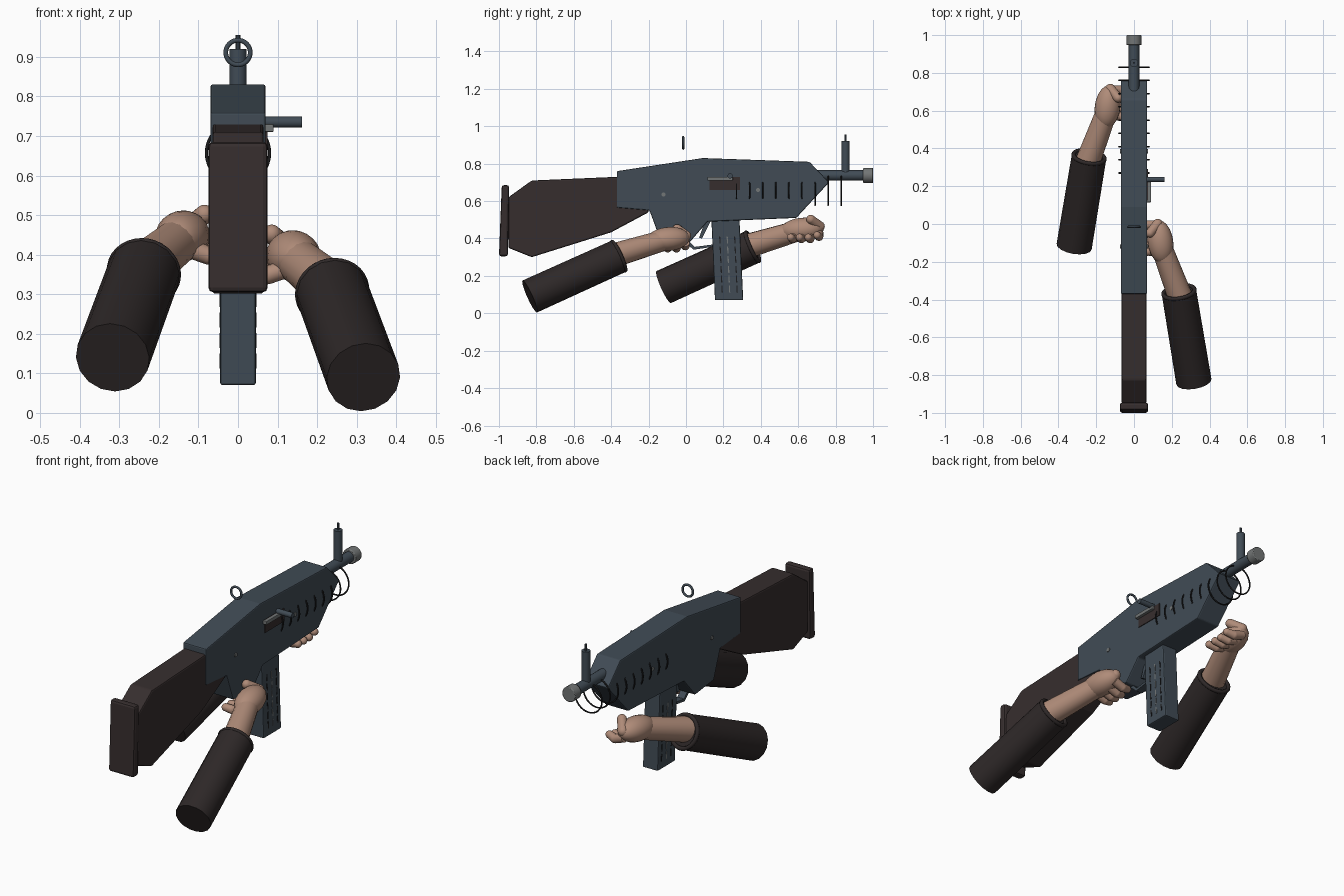
import bpy, bmesh, math
from mathutils import Vector

if "Cube" in bpy.data.objects:
    bpy.data.objects.remove(bpy.data.objects["Cube"])

def mat(name, r, g, b):
    m = bpy.data.materials.new(name)
    m.diffuse_color = (r, g, b, 1)
    m.use_nodes = True
    m.node_tree.nodes["Principled BSDF"].inputs["Base Color"].default_value = m.diffuse_color
    return m

SLATE = mat("slate_metal", .052, .071, .091)
BROWN = mat("dark_brown", .037, .027, .027)
SLEEVE = mat("sleeve_cloth", .027, .021, .021)
SKIN = mat("skin", .43, .26, .19)
GREY = mat("steel_grey", .17, .18, .18)
BLACK = mat("black_wire", .012, .012, .013)

def finish(name, bm, material, bevel=0, smooth=False):
    bmesh.ops.recalc_face_normals(bm, faces=bm.faces)
    me = bpy.data.meshes.new(name)
    bm.to_mesh(me)
    bm.free()
    ob = bpy.data.objects.new(name, me)
    bpy.context.collection.objects.link(ob)
    me.materials.append(material)
    if bevel:
        b = ob.modifiers.new("bevel", 'BEVEL')
        b.width, b.segments, b.limit_method = bevel, 2, 'ANGLE'
    if smooth:
        bpy.ops.object.select_all(action='DESELECT')
        ob.select_set(True)
        bpy.context.view_layer.objects.active = ob
        bpy.ops.object.shade_smooth_by_angle(angle=math.radians(35))
    return ob

def slab(name, pts, x0, x1, material, bevel=0):
    """Extrude a (y, z) side profile from x0 to x1."""
    bm = bmesh.new()
    f = bm.faces.new([bm.verts.new((x0, y, z)) for y, z in pts])
    r = bmesh.ops.extrude_face_region(bm, geom=[f])
    bmesh.ops.translate(bm, vec=(x1 - x0, 0, 0),
                        verts=[v for v in r['geom'] if isinstance(v, bmesh.types.BMVert)])
    return finish(name, bm, material, bevel)

def rod(name, a, b, r0, material, r1=None, sides=16, bevel=0):
    a, b = Vector(a), Vector(b)
    bm = bmesh.new()
    bmesh.ops.create_cone(bm, cap_ends=True, segments=sides, radius1=r0,
                          radius2=r0 if r1 is None else r1, depth=(b - a).length)
    ob = finish(name, bm, material, bevel, True)
    ob.location = (a + b) / 2
    ob.rotation_euler = (b - a).to_track_quat('Z', 'Y').to_euler()
    return ob

def ball(name, loc, radii, material, rot=(0, 0, 0)):
    bm = bmesh.new()
    bmesh.ops.create_uvsphere(bm, u_segments=18, v_segments=12, radius=1)
    bmesh.ops.scale(bm, vec=radii, verts=bm.verts)
    ob = finish(name, bm, material, 0, True)
    ob.location, ob.rotation_euler = loc, rot
    return ob

def ring(name, loc, direction, major, minor, material):
    bpy.ops.mesh.primitive_torus_add(major_radius=major, minor_radius=minor, major_segments=32,
                                     minor_segments=8, location=loc,
                                     rotation=Vector(direction).to_track_quat('Z', 'Y').to_euler())
    ob = bpy.context.object
    ob.name = name
    ob.data.materials.append(material)
    bpy.ops.object.shade_smooth()
    return ob

# stock and butt plate
slab("stock", [(-.95, .62), (-.825, .71), (-.36, .73), (-.2, .73), (-.2, .54),
               (-.40, .433), (-.825, .30), (-.95, .35)], -.065, .065, BROWN, .008)
slab("butt_plate", [(-.985, .685), (-.945, .685), (-.952, .305), (-1.0, .305)],
     -.075, .075, BROWN, .012)

# receiver with pistol grip
slab("receiver", [(-.37, .76), (.09, .83), (.66, .81), (.765, .70), (.59, .51), (.115, .49),
                  (.02, .38), (-.14, .40), (-.195, .55), (-.37, .565)], -.07, .07, SLATE, .006)

# barrel, muzzle and sights
rod("barrel", (0, .6, .737), (0, .96, .737), .028, SLATE)
rod("muzzle", (0, .947, .737), (0, 1.0, .737), .04, GREY, bevel=.004)
rod("front_sight_post", (0, .853, .75), (0, .853, .92), .022, SLATE)
rod("front_sight_pin", (0, .853, .91), (0, .853, .955), .006, SLATE, sides=8)
ring("rear_sight_ring", (0, -.015, .911), (0, 1, 0), .031, .006, SLATE)

# wire rings around the handguard
for i in range(9):
    ring(f"handguard_ring_{i + 1}", (0, .27 + i * .07, .657), (0, 1, 0), .08, .004, BLACK)

# ejection port, bolt and charging handle
slab("ejection_port", [(.125, .73), (.29, .73), (.29, .66), (.125, .66)], .066, .074, BROWN)
slab("bolt", [(.115, .73), (.25, .73), (.25, .71), (.115, .71)], .06, .09, GREY, .003)
rod("charging_handle", (.05, .236, .735), (.162, .236, .735), .014, SLATE)

# receiver pins, both sides
for i, (y, z) in enumerate([(-.12, .635), (.385, .66)]):
    rod(f"receiver_pin_{i + 1}", (-.074, y, z), (.074, y, z), .011, GREY)

# trigger and its guard
slab("trigger", [(.105, .50), (.135, .50), (.085, .40), (.07, .405)], -.012, .012, SLATE)
slab("trigger_guard", [(-.03, .40), (0, .40), (.045, .355), (.16, .37), (.16, .358),
                       (.04, .34), (-.01, .385)], -.02, .02, SLATE)

# magazine with rows of small ribs on both sides
slab("magazine", [(.135, .52), (.285, .52), (.306, .07), (.155, .07)], -.045, .045, SLATE, .006)
for c in range(3):
    for r in range(6):
        z = .41 - r * .052
        y = .173 + c * .04 + (.5 - z) * .045
        pts = [(y, z), (y + .006, z), (y + .008, z - .038), (y + .002, z - .038)]
        slab(f"magazine_rib_{c}_{r}", pts, -.047, .047, GREY if c == 1 else BLACK)

# arms: the left one mirrors the right, further forward and a little higher
for side, s, dy, dz in (("right", 1, 0, 0), ("left", -1, .715, .05)):
    def P(x, y, z):
        return Vector((s * x, y + dy, z + dz))
    back, cuff = P(.317, -.835, .09), P(.238, -.36, .305)
    rod(f"{side}_sleeve", back, cuff, .094, SLEEVE, .092)
    ring(f"{side}_cuff", cuff, cuff - back, .084, .011, SLEEVE)
    rod(f"{side}_forearm", P(.25, -.40, .305), P(.145, -.12, .39), .066, SKIN, .056)
    ball(f"{side}_palm", P(.14, -.095, .397), (.068, .118, .064), SKIN,
         (math.radians(5), 0, s * math.radians(8)))
    # thumb
    base, tip = P(.125, .0, .415), P(.085, -.048, .452)
    rod(f"{side}_thumb", base, tip, .027, SKIN, .024)
    ball(f"{side}_thumb_base", base, (.027,) * 3, SKIN)
    ball(f"{side}_thumb_tip", tip, (.024,) * 3, SKIN)
    # curled fingers
    for i in range(4):
        y = -.145 + i * .047
        z = .348 + (.012 if i == 3 else 0)
        a, k, t = P(.13, y, z + .02), P(.075, y, z), P(.035, y - .01, z + .008)
        rod(f"{side}_finger_{i + 1}_inner", a, k, .024, SKIN, .023)
        rod(f"{side}_finger_{i + 1}_outer", k, t, .023, SKIN, .020)
        ball(f"{side}_finger_{i + 1}_knuckle", k, (.023,) * 3, SKIN)
        ball(f"{side}_finger_{i + 1}_tip", t, (.020,) * 3, SKIN)
